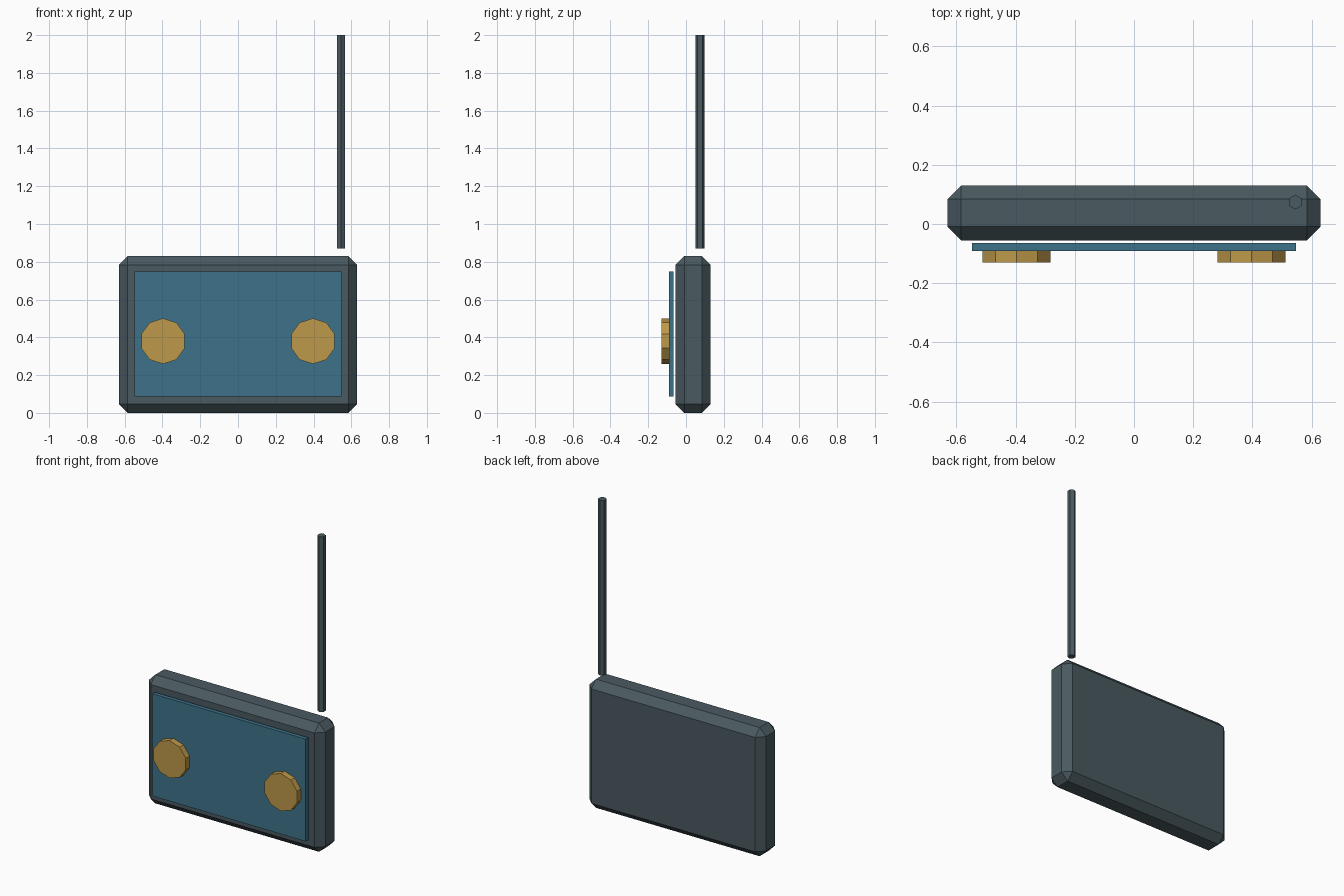
import bpy, bmesh, math
from mathutils import Matrix

if "Cube" in bpy.data.objects:
    bpy.data.objects.remove(bpy.data.objects["Cube"])


def material(name, rgb):
    m = bpy.data.materials.new(name)
    m.diffuse_color = (*rgb, 1)
    m.use_nodes = True
    m.node_tree.nodes["Principled BSDF"].inputs["Base Color"].default_value = m.diffuse_color
    return m


SLATE = material("slate grey", (0.068, 0.102, 0.117))
BLUE = material("panel blue", (0.048, 0.171, 0.254))
BRASS = material("brass", (0.515, 0.319, 0.067))


def add_object(name, bm, mat):
    mesh = bpy.data.meshes.new(name)
    bm.to_mesh(mesh)
    bm.free()
    mesh.materials.append(mat)
    obj = bpy.data.objects.new(name, mesh)
    bpy.context.collection.objects.link(obj)
    return obj


def box(name, lo, hi, mat, bevel=0):
    bm = bmesh.new()
    size = [b - a for a, b in zip(lo, hi)]
    mid = [(a + b) / 2 for a, b in zip(lo, hi)]
    bmesh.ops.create_cube(bm, size=1, matrix=Matrix.Translation(mid) @ Matrix.Diagonal((*size, 1)))
    if bevel:
        bmesh.ops.bevel(bm, geom=bm.edges[:], offset=bevel, segments=1,
                        affect='EDGES', profile=0.5)
    return add_object(name, bm, mat)


def prism(name, centre, radius, length, sides, mat, tilt=0):
    bm = bmesh.new()
    bmesh.ops.create_cone(bm, cap_ends=True, segments=sides, radius1=radius,
                          radius2=radius, depth=length,
                          matrix=Matrix.Translation(centre) @ Matrix.Rotation(tilt, 4, 'X'))
    return add_object(name, bm, mat)


# Chamfered case with a thin panel floating in front
box("case", (-0.63, -0.055, 0), (0.63, 0.13, 0.83), SLATE, 0.046)
box("front_panel", (-0.547, -0.091, 0.088), (0.547, -0.065, 0.748), BLUE)

# Pair of ten-sided knobs on the panel
for side, label in ((-1, "left"), (1, "right")):
    prism(label + "_knob", (side * 0.397, -0.11, 0.38), 0.121, 0.04, 10, BRASS, math.pi / 2)

# Six-sided aerial hovering above the right rear corner
prism("aerial", (0.545, 0.074, 1.435), 0.025, 1.13, 6, SLATE)
